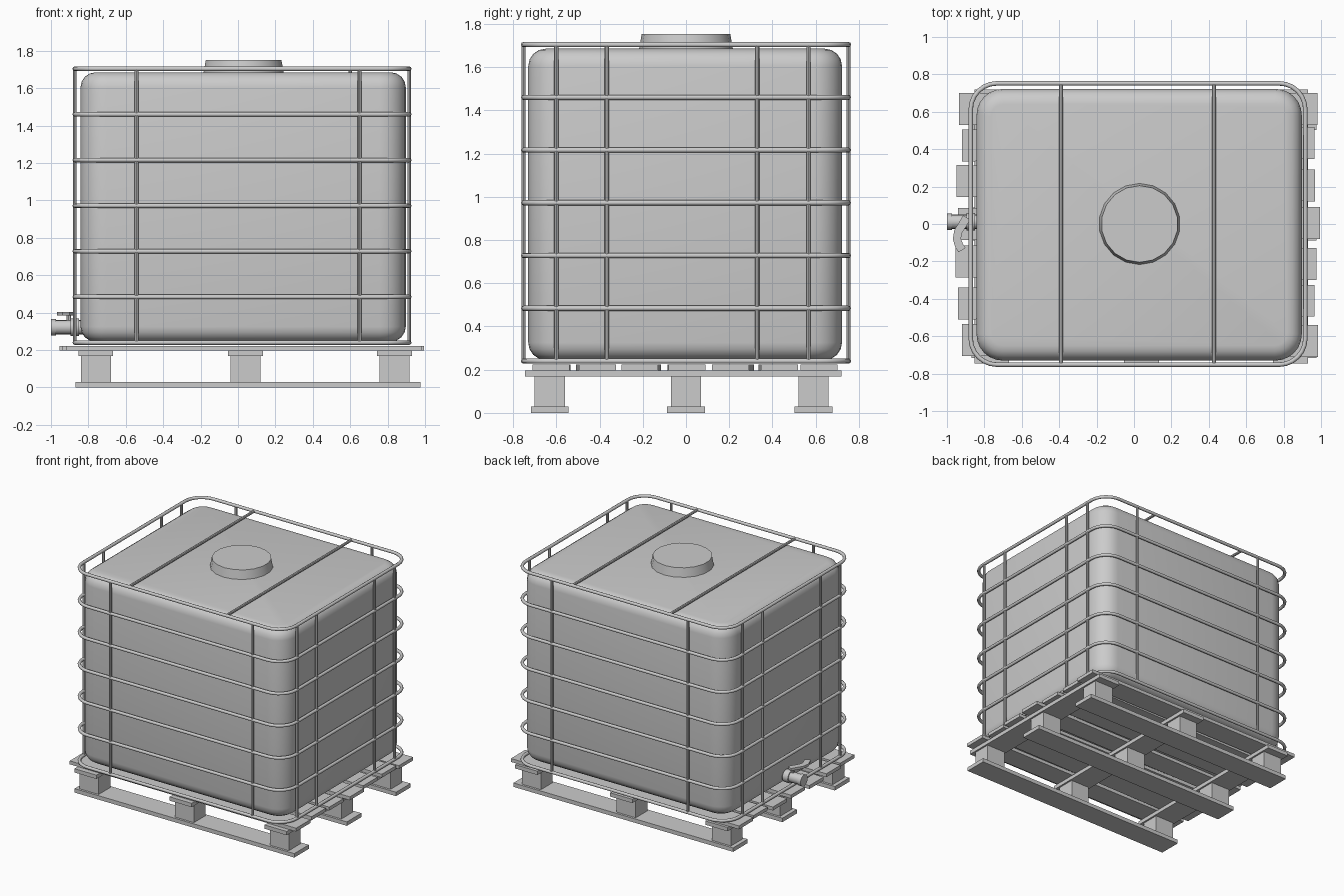
import bpy, bmesh, math
from mathutils import Matrix, Vector

cube = bpy.data.objects.get("Cube")
if cube:
    bpy.data.objects.remove(cube, do_unlink=True)

grey = bpy.data.materials.new("plain_grey")
GREY = (0.6, 0.6, 0.6, 1)
grey.use_nodes = True
grey.diffuse_color = GREY
grey.node_tree.nodes["Principled BSDF"].inputs["Base Color"].default_value = GREY


def activate(ob):
    bpy.ops.object.select_all(action="DESELECT")
    ob.select_set(True)
    bpy.context.view_layer.objects.active = ob


def finish(name, bm, smooth=True):
    mesh = bpy.data.meshes.new(name)
    bmesh.ops.recalc_face_normals(bm, faces=bm.faces[:])
    bm.to_mesh(mesh)
    bm.free()
    mesh.materials.append(grey)
    ob = bpy.data.objects.new(name, mesh)
    bpy.context.collection.objects.link(ob)
    if smooth:
        activate(ob)
        bpy.ops.object.shade_smooth_by_angle(angle=math.radians(35))
    return ob


def box_bm(x0, x1, y0, y1, z0, z1):
    bm = bmesh.new()
    bmesh.ops.create_cube(bm, size=1)
    for v in bm.verts:
        v.co = Vector((x0 if v.co.x < 0 else x1, y0 if v.co.y < 0 else y1,
                       z0 if v.co.z < 0 else z1))
    return bm


def box(name, *bounds):
    return finish(name, box_bm(*bounds), False)


def rod(name, a, b, r0, r1=None, sides=8):
    """Capped cylinder or cone from a to b."""
    a, b = Vector(a), Vector(b)
    d = b - a
    place = Matrix.Translation((a + b) / 2) @ d.to_track_quat("Z", "Y").to_matrix().to_4x4()
    bm = bmesh.new()
    bmesh.ops.create_cone(bm, cap_ends=True, segments=sides, radius1=r0,
                          radius2=r0 if r1 is None else r1, depth=d.length, matrix=place)
    return finish(name, bm)


# Cage outline shared by the hoops and the bars
X0, X1, Y0, Y1 = -0.873, 0.916, -0.752, 0.752
RAIL_TOP, RAIL_STEP, CORNER = 1.704, 0.244, 0.14
RAIL_LOW = RAIL_TOP - 6 * RAIL_STEP

# Tank: box with rounded upright corners, then softer top and bottom rims
bm = box_bm(-0.842, 0.897, -0.73, 0.722, 0.245, 1.685)
upright = [e for e in bm.edges if abs(e.verts[0].co.z - e.verts[1].co.z) > 1]
bmesh.ops.bevel(bm, geom=upright, offset=0.14, segments=6, profile=0.5, affect="EDGES")
rims = [e for e in bm.edges if abs(e.verts[0].co.z - e.verts[1].co.z) < 0.01]
bmesh.ops.bevel(bm, geom=rims, offset=0.08, segments=4, profile=0.5, affect="EDGES")
finish("tank", bm)

# Filler cap
rod("filler_cap", (0.03, 0, 1.68), (0.03, 0, 1.752), 0.218, 0.205, 18)


# Cage hoops
def hoop(name, z):
    pts = []
    corners = ((X1, Y1, -1, -1), (X0, Y1, 1, -1), (X0, Y0, 1, 1), (X1, Y0, -1, 1))
    for k, (cx, cy, sx, sy) in enumerate(corners):
        for i in range(7):
            t = math.pi / 2 * (k + i / 6)
            pts.append((cx + CORNER * (sx + math.cos(t)), cy + CORNER * (sy + math.sin(t)), z))
    curve = bpy.data.curves.new(name, "CURVE")
    curve.dimensions = "3D"
    curve.bevel_depth = 0.012
    curve.bevel_resolution = 2
    line = curve.splines.new("POLY")
    line.points.add(len(pts) - 1)
    for p, co in zip(line.points, pts):
        p.co = (*co, 1)
    line.use_cyclic_u = True
    ob = bpy.data.objects.new(name, curve)
    bpy.context.collection.objects.link(ob)
    curve.materials.append(grey)
    activate(ob)
    bpy.ops.object.convert(target="MESH")
    bpy.ops.object.shade_smooth_by_angle(angle=math.radians(50))


for i in range(7):
    hoop(f"cage_hoop_{i + 1}", RAIL_TOP - i * RAIL_STEP)

# Upright cage bars
for side, y, xs in (("front", Y0, (-0.543, 0.65)), ("back", Y1, (-0.543, 0.6))):
    for i, x in enumerate(xs):
        rod(f"{side}_bar_{i + 1}", (x, y, RAIL_LOW), (x, y, RAIL_TOP), 0.01)
for side, x in (("right", X0), ("left", X1)):
    for i, y in enumerate((-0.6, -0.366, 0.329, 0.567)):
        rod(f"{side}_bar_{i + 1}", (x, y, RAIL_LOW), (x, y, RAIL_TOP), 0.01)

# Bars across the top
for i, x in enumerate((-0.39, 0.428)):
    rod(f"top_bar_{i + 1}", (x, Y0, RAIL_TOP), (x, Y1, RAIL_TOP), 0.01)

# Pallet deck boards: slightly skewed, given by end centres and end positions
deck = ((-0.935, 0.615, 0.98, 0.615), (-0.92, 0.42, 0.965, 0.433),
        (-0.95, 0.23, 0.967, 0.206), (-0.94, 0.0, 0.995, 0.005),
        (-0.955, -0.2, 0.975, -0.214), (-0.94, -0.425, 0.965, -0.41),
        (-0.92, -0.62, 0.985, -0.625))
for i, (xa, ya, xb, yb) in enumerate(deck):
    bm = box_bm(xa, xb, -0.085, 0.085, 0.197, 0.223)
    for v in bm.verts:
        v.co.y += ya if v.co.x < 0 else yb
    finish(f"deck_board_{i + 1}", bm, False)

# Pallet cross boards, blocks and bottom runners
columns = (-0.76, 0.04, 0.837)
rows = (-0.63, 0.0, 0.59)
for i, x in enumerate(columns):
    box(f"cross_board_{i + 1}", x - 0.093, x + 0.093, -0.745, 0.72, 0.168, 0.197)
    for j, y in enumerate(rows):
        box(f"pallet_block_{i + 1}_{j + 1}", x - 0.08, x + 0.08, y - 0.07, y + 0.07, 0.03, 0.168)
for j, y in enumerate(rows):
    box(f"runner_{j + 1}", -0.87, 0.975, y - 0.087, y + 0.087, 0, 0.03)

# Outlet valve
VY, VZ = 0.012, 0.322
for name, xa, xb, r in (("outlet_pipe", -0.985, -0.82, 0.038),
                        ("outlet_lip", -1.0, -0.972, 0.043),
                        ("outlet_collar", -0.895, -0.85, 0.047)):
    rod(name, (xa, VY, VZ), (xb, VY, VZ), r, sides=16)
rod("valve_stem", (-0.905, VY, VZ), (-0.905, VY, 0.39), 0.012)

# Curved lever: a flat strip swept along a short path
path = ((-0.895, 0.035), (-0.915, 0.0), (-0.94, -0.04), (-0.947, -0.08), (-0.935, -0.115), (-0.92, -0.14))
bm = bmesh.new()
left, right = [], []
for i, p in enumerate(path):
    a, b = Vector(path[max(i - 1, 0)]), Vector(path[min(i + 1, len(path) - 1)])
    d = (b - a).normalized() * 0.022
    left.append(bm.verts.new((p[0] - d.y, p[1] + d.x, 0.385)))
    right.append(bm.verts.new((p[0] + d.y, p[1] - d.x, 0.385)))
strip = [bm.faces.new((left[i], right[i], right[i + 1], left[i + 1])) for i in range(len(path) - 1)]
top = bmesh.ops.extrude_face_region(bm, geom=strip)["geom"]
bmesh.ops.translate(bm, vec=(0, 0, 0.018), verts=[g for g in top if isinstance(g, bmesh.types.BMVert)])
finish("valve_lever", bm)
